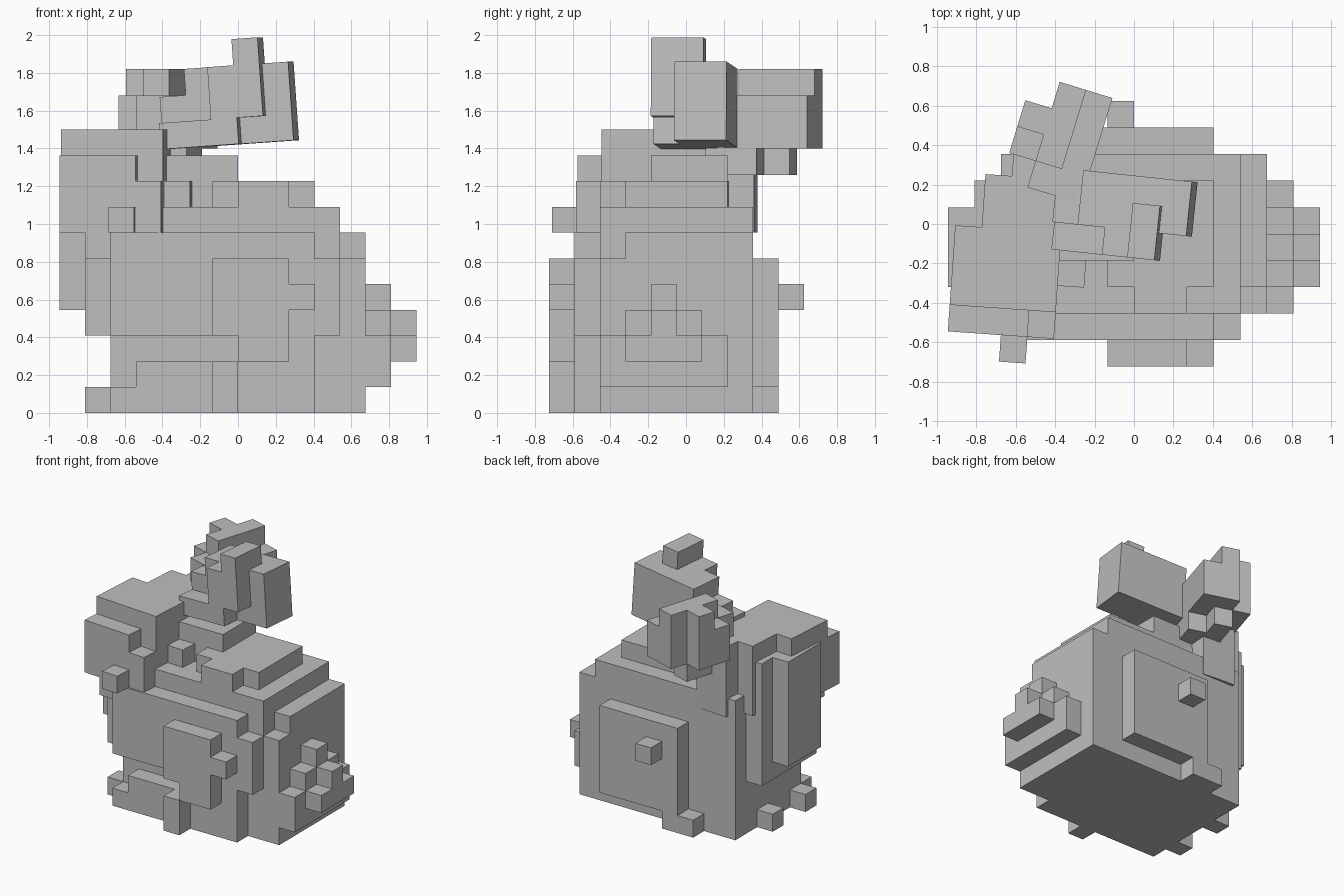
import bpy, bmesh
from math import radians
from itertools import product
from mathutils import Matrix, Vector, Euler

cube = bpy.data.objects.get("Cube")
if cube:
    bpy.data.objects.remove(cube, do_unlink=True)

stone = bpy.data.materials.new("stone_grey")
stone.use_nodes = True
GREY = (0.52, 0.52, 0.52, 1)
stone.diffuse_color = GREY
stone.node_tree.nodes["Principled BSDF"].inputs["Base Color"].default_value = GREY


def block_part(name, boxes, origin=(-0.945, -0.725, 0), size=0.135, height=0.1363, turn=(0, 0, 0)):
    """Fill boxes of unit cells and keep only the outer skin."""
    cells = set()
    for x0, x1, y0, y1, z0, z1 in boxes:
        cells.update(product(range(x0, x1), range(y0, y1), range(z0, z1)))
    bm = bmesh.new()
    corners = {}

    def vert(p):
        key = tuple(p)
        if key not in corners:
            corners[key] = bm.verts.new(key)
        return corners[key]

    for c in cells:
        for axis, step in product(range(3), (0, 1)):
            near = list(c)
            near[axis] += 2 * step - 1
            if tuple(near) in cells:
                continue
            loop = []
            for u, v in ((0, 0), (1, 0), (1, 1), (0, 1)):
                p = list(c)
                p[axis] += step
                p[(axis + 1) % 3] += u
                p[(axis + 2) % 3] += v
                loop.append(vert(p))
            bm.faces.new(loop if step else loop[::-1])
    bmesh.ops.dissolve_limit(bm, angle_limit=radians(1), verts=bm.verts, edges=bm.edges)
    rot = Euler([radians(a) for a in turn]).to_matrix().to_4x4()
    scale = Matrix.Diagonal((size, size, height, 1))
    bm.transform(Matrix.Translation(Vector(origin)) @ rot @ scale)
    mesh = bpy.data.meshes.new(name)
    bm.to_mesh(mesh)
    bm.free()
    mesh.materials.append(stone)
    obj = bpy.data.objects.new(name, mesh)
    bpy.context.collection.objects.link(obj)
    return obj


# Trunk with its chest, flanks and back
trunk = [(2, 11, 2, 8, 0, 8), (11, 12, 2, 8, 0, 6), (11, 12, 3, 8, 6, 7)]
chest = [(1, 2, 2, 7, 3, 10), (0, 1, 3, 6, 4, 10)]
near_flank = [(2, 10, 1, 2, 3, 7), (7, 10, 1, 2, 0, 3), (10, 11, 1, 2, 3, 6)]
far_flank = [(5, 10, 8, 9, 1, 6), (6, 7, 9, 10, 4, 5)]
back = [(6, 10, 3, 7, 8, 9), (7, 9, 2, 3, 8, 9), (4, 7, 4, 7, 8, 10)]
block_part("body", trunk + chest + near_flank + far_flank + back)

# Haunch panel and feet
block_part("near_haunch", [(6, 9, 0, 1, 3, 6), (7, 9, 0, 1, 2, 3), (9, 10, 0, 1, 4, 5)])
block_part("front_foot", [(3, 7, 1, 2, 0, 2), (1, 3, 1 + 1, 3, 0, 1), (2, 3, 1, 2, 0, 1)])
block_part("near_toe", [(6, 7, 0, 1, 0, 2)])
block_part("chest_toe", [(1, 2, 5, 6, 0, 1)])
block_part("far_foot", [(4, 6, 8, 9, 0, 1)])

# Tail: a stepped pyramid with a smaller one behind it
tail = [(12, 13, 2 + i, 7 - i, 1, 3 + i) for i in range(3)]
tail_tip = [(13, 14, 3 + i, 6 - i, 2, 3 + i) for i in range(2)]
block_part("tail", tail + tail_tip)

# Head and muzzle
muzzle = [(0, 3, 1, 4, 7, 10), (1, 4, 1, 3, 6, 9), (2, 3, 0, 1, 7, 8)]
crown = [(0, 4, 2, 5, 9, 11), (1, 4, 3, 7, 7, 11), (4, 5, 3, 7, 8, 9)]
nape = [(2, 4, 6, 8, 7, 11)]
block_part("head", muzzle + crown + nape, origin=(-0.955, -0.68, 0), turn=(0, 0, -4))

# Ears
ear_root = [(0, 3, 0, 3, 0, 1), (0, 2, 1, 3, 1, 2), (1, 2, 1, 3, 2, 3)]
ear_blade = [(2, 4, 0, 3, 1, 3), (3, 5, 1, 3, 0, 3), (3, 4, 0, 2, 3, 4)]
block_part("near_ear", ear_root + ear_blade, origin=(-0.41, -0.13, 1.395),
           size=0.139, height=0.139, turn=(0, -4, -6))

ear_blade = [(0, 2, -1, 3, 0, 2), (-1, 0, 0, 2, 0, 2), (0, 1, 0, 3, 2, 3), (-1, 0, 1, 2, 2, 3)]
ear_root = [(0, 2, -1, 1, -1, 0), (0, 1, 1, 2, -1, 0)]
block_part("far_ear", ear_root + ear_blade, origin=(-0.5, 0.32, 1.4),
           size=0.14, height=0.14, turn=(0, 0, -17))
